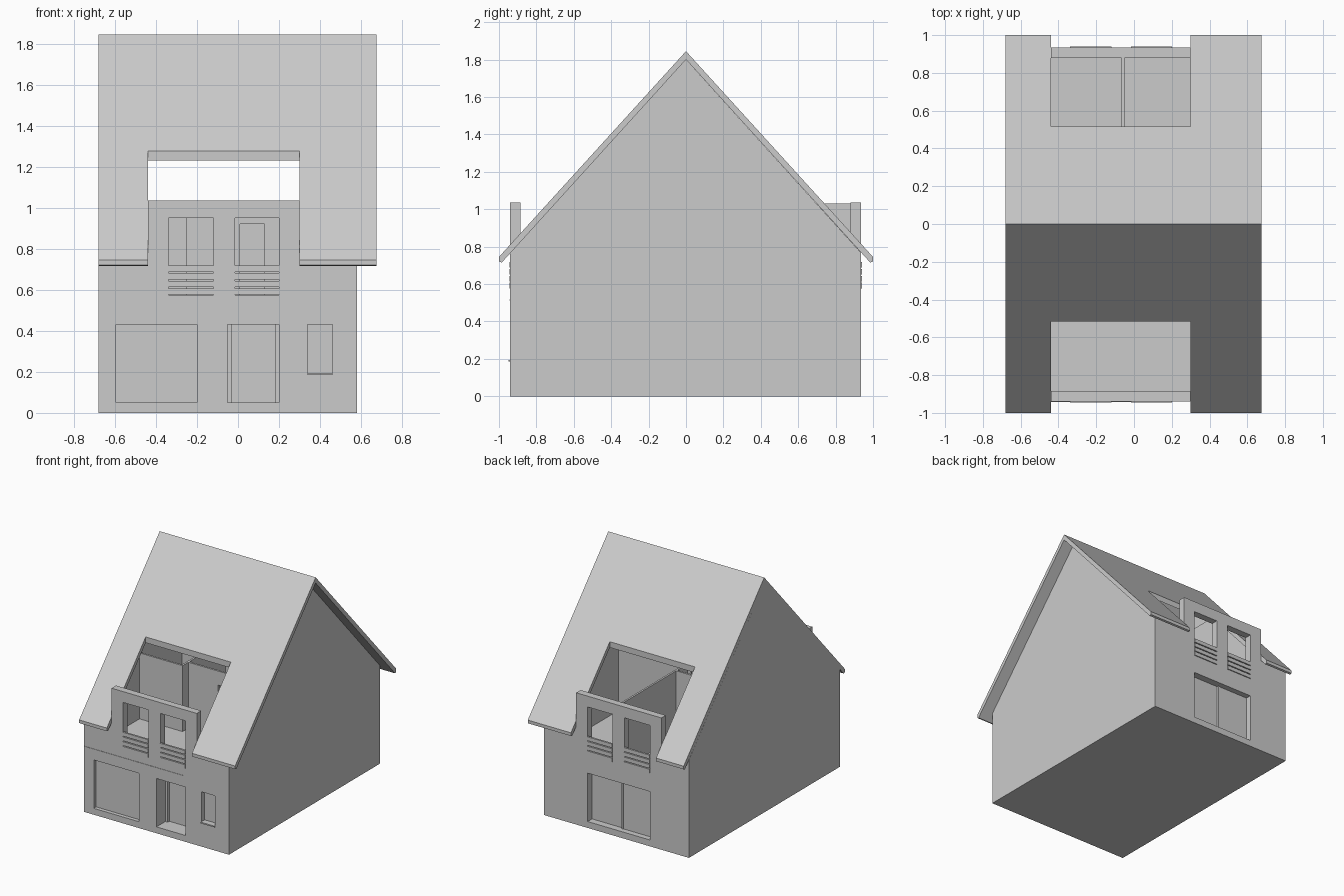
import bpy, bmesh

if "Cube" in bpy.data.objects:
    bpy.data.objects.remove(bpy.data.objects["Cube"])

grey = bpy.data.materials.new("plain grey")
grey.diffuse_color = (0.6, 0.6, 0.6, 1)
grey.use_nodes = True
grey.node_tree.nodes["Principled BSDF"].inputs["Base Color"].default_value = grey.diffuse_color


def finish(name, bm):
    bmesh.ops.recalc_face_normals(bm, faces=bm.faces)
    mesh = bpy.data.meshes.new(name)
    bm.to_mesh(mesh)
    bm.free()
    mesh.materials.append(grey)
    ob = bpy.data.objects.new(name, mesh)
    bpy.context.collection.objects.link(ob)
    return ob


def extrude(name, pts, vec):
    """Closed polygon pushed along a vector."""
    bm = bmesh.new()
    f = bm.faces.new([bm.verts.new(p) for p in pts])
    r = bmesh.ops.extrude_face_region(bm, geom=[f])
    bmesh.ops.translate(bm, vec=vec, verts=[v for v in r["geom"] if isinstance(v, bmesh.types.BMVert)])
    return finish(name, bm)


def box(name, x0, x1, y0, y1, z0, z1):
    pts = [(x0, y0, z0), (x1, y0, z0), (x1, y1, z0), (x0, y1, z0)]
    return extrude(name, pts, (0, 0, z1 - z0))


def cut(ob, *lim):
    """Subtract a box from an object."""
    c = box("cutter", *lim)
    c.hide_render = True
    m = ob.modifiers.new("cut", 'BOOLEAN')
    m.operation = 'DIFFERENCE'
    m.solver = 'EXACT'
    m.object = c
    bpy.context.view_layer.objects.active = ob
    bpy.ops.object.modifier_apply(modifier="cut")
    bpy.data.objects.remove(c)


L, R = -0.68, 0.58          # outer side walls
F, B = -0.94, 0.935         # outer front and back
T = 0.055                   # wall thickness
DL, DR = -0.44, 0.30        # dormer limits

# Roof with an open bay in each slope
prof = [(0, 1.845), (1, .745), (1, .72), (.985, .715), (0, 1.80),
        (-.985, .715), (-1, .72), (-1, .745)]
roof = extrude("roof", [(L, y, z) for y, z in prof], (1.355, 0, 0))
cut(roof, DL, DR, -1.2, -.517, .3, 1.6)
cut(roof, DL, DR, .517, 1.2, .3, 1.6)

# Gable side walls
gable = [(F, 0), (B, 0), (B, .768), (0, 1.80), (F, .765)]
extrude("left_gable", [(L, y, z) for y, z in gable], (T, 0, 0))
extrude("right_gable", [(R - T, y, z) for y, z in gable], (T, 0, 0))

# Front and back walls with raised dormer fronts
shape = [(L + T, 0), (R - T, 0), (R - T, .765), (DR, .765), (DR, 1.035),
         (DL, 1.035), (DL, .765), (L + T, .765)]
front = extrude("front_wall", [(x, F, z) for x, z in shape], (0, T, 0))
back = extrude("back_wall", [(x, B - T, z) for x, z in shape], (0, T, 0))
upper = [(-.34, -.12), (-.015, .20)]
for x0, x1 in upper:
    cut(front, x0, x1, F - .1, F + .2, .575, .95)
    cut(back, x0, x1, B - .2, B + .1, .575, .95)
for x0, x1, z0 in ((-.595, -.2, .05), (-.05, .2, .05), (.34, .46, .19)):
    cut(front, x0, x1, F - .1, F + .2, z0, .43)
cut(back, -.34, .2, B - .2, B + .1, .05, .43)

# Window slats
for x0, x1 in upper:
    for i in range(4):
        z = .577 + i * .037
        box("front_slat", x0, x1, F - .005, F + .01, z, z + .03)
        box("back_slat", x0, x1, B - .01, B + .005, z, z + .03)

# Ground floor window panes and deep doorway
box("front_window_pane", -.6, -.2, F + .03, F + .04, .04, .44)
box("small_window_pane", .33, .47, F + .04, F + .05, .18, .44)
box("small_window_sill", .34, .46, F - .008, F + .04, .185, .195)
box("back_pane_left", -.35, -.07, B - .06, B - .045, .04, .44)
box("back_pane_right", -.08, .21, B - .07, B - .055, .04, .44)
box("back_mullion", -.08, -.065, B - .06, B - .04, .04, .44)
box("front_door", -.06, .21, F + .13, F + .14, 0, .46)
for x in (-.05, .18):
    box("door_frame", x, x + .02, F + .11, F + .13, .05, .43)
box("door_step", -.06, .21, F + .05, F + .13, 0, .05)
for x in (-.065, .2):
    box("porch_side", x, x + .015, F + .05, F + .13, 0, .46)
box("porch_ceiling", -.06, .21, F + .05, F + .13, .43, .46)
box("front_ledge", L, .19, F - .003, F + .01, .512, .517)

# Floors
box("ground_floor", L + T, R - T, F + T, B - T, 0, .035)
box("upper_floor", L + T, R - T, F + T, B - T, .46, .512)

# Upper floor partitions
Z0, Z1 = .512, 1.03
box("back_partition", -.065, -.05, .07, B - T, Z0, Z1)
box("back_left_cross_wall", L + T, -.065, .2, .215, Z0, Z1)
box("back_right_cross_wall", -.05, R - T, .07, .085, Z0, Z1)
box("front_left_cross_wall", L + T, -.25, -.33, -.315, Z0, Z1)
box("front_partition", -.265, -.25, -.33, .2, Z0, Z1)
door_wall = box("front_right_cross_wall", -.25, R - T, -.26, -.245, Z0, Z1)
cut(door_wall, .01, .13, -.4, -.1, .4, .92)
